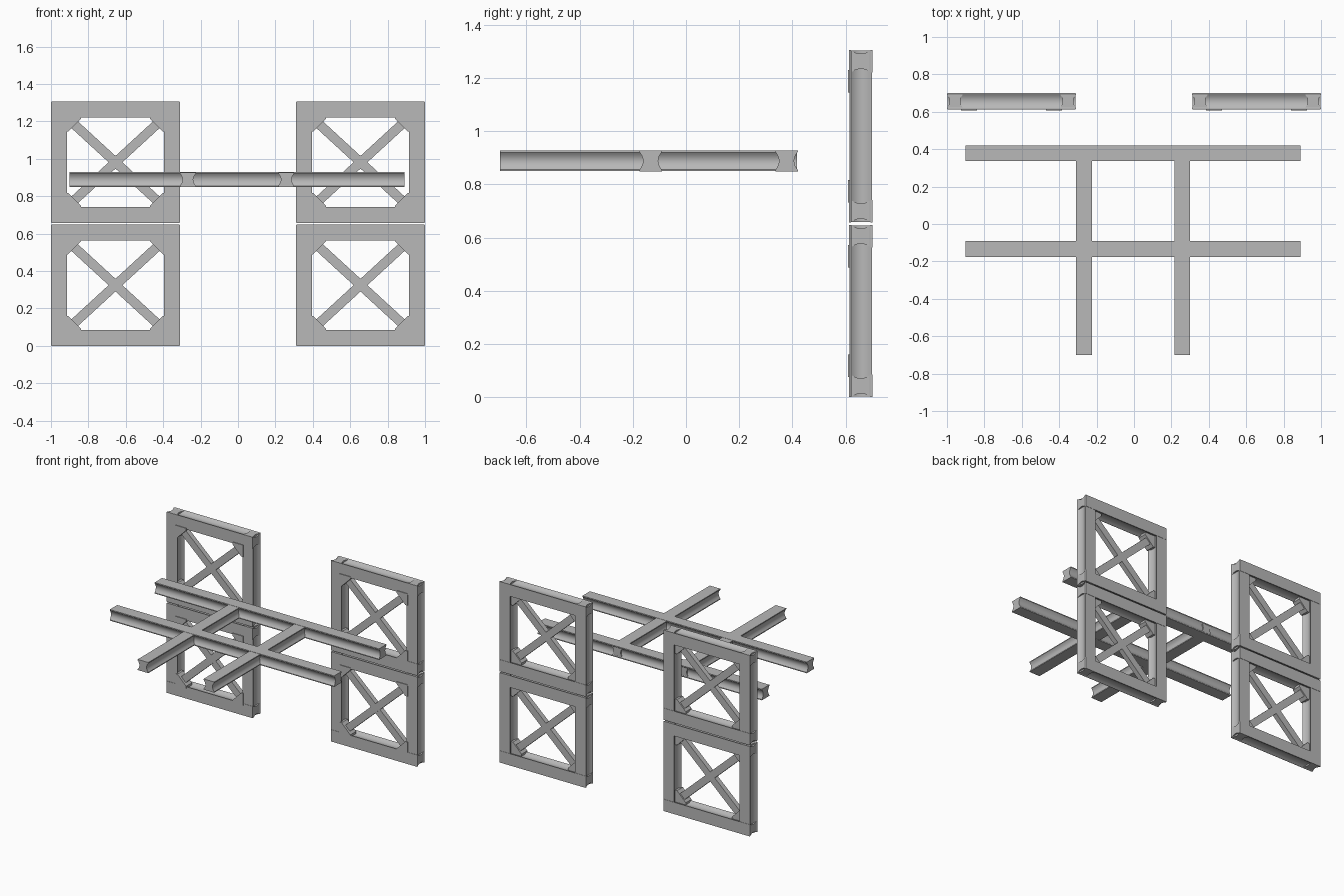
import bpy, bmesh, math
from mathutils import Vector, Matrix

cube = bpy.data.objects.get("Cube")
if cube:
    bpy.data.objects.remove(cube)

steel = bpy.data.materials.new("steel_grey")
steel.use_nodes = True
grey = (0.48, 0.48, 0.48, 1)
steel.diffuse_color = grey
steel.node_tree.nodes["Principled BSDF"].inputs["Base Color"].default_value = grey

WIDTH = 0.085    # flange width of every girder
LIP = 0.006      # flange edge thickness
HOLLOW = 0.014   # depth of the concave sides
FRAME_Y = 0.657


def prism(name, outline, start, end, normal):
    """Extrude an outline (across, along normal) from start to end."""
    start, end, normal = Vector(start), Vector(end), Vector(normal)
    across = normal.cross((end - start).normalized())
    bm = bmesh.new()
    rings = [[bm.verts.new(p + across * u + normal * v) for u, v in outline]
             for p in (start, end)]
    bm.faces.new(rings[0])
    bm.faces.new(rings[1])
    n = len(outline)
    for i in range(n):
        j = (i + 1) % n
        bm.faces.new((rings[0][i], rings[0][j], rings[1][j], rings[1][i]))
    bmesh.ops.recalc_face_normals(bm, faces=bm.faces)
    mesh = bpy.data.meshes.new(name)
    bm.to_mesh(mesh)
    bm.free()
    mesh.materials.append(steel)
    obj = bpy.data.objects.new(name, mesh)
    bpy.context.collection.objects.link(obj)
    bpy.ops.object.select_all(action="DESELECT")
    obj.select_set(True)
    bpy.context.view_layer.objects.active = obj
    bpy.ops.object.shade_smooth_by_angle(angle=math.radians(30))
    return obj


def girder_outline(depth):
    """Flat flanges joined by concave curved sides."""
    w, h, steps = WIDTH / 2, depth / 2, 10
    side = [(w, -h)]
    for i in range(steps + 1):
        t = 2 * i / steps - 1
        side.append((w - HOLLOW * (1 - t * t), t * (h - LIP)))
    side.append((w, h))
    return side + [(-u, -v) for u, v in side]


def box_outline(w, h):
    return [(-w / 2, -h / 2), (w / 2, -h / 2), (w / 2, h / 2), (-w / 2, h / 2)]


# Horizontal grid of crossing girders
for label, y in (("rear", 0.378), ("front", -0.133)):
    prism(label + "_cross_girder", girder_outline(0.08),
          (-0.9, y, 0.888), (0.89, y, 0.888), (0, 0, 1))
for label, x in (("right", -0.268), ("left", 0.258)):
    prism(label + "_long_girder", girder_outline(0.077),
          (x, -0.7, 0.888), (x, 0.417, 0.888), (0, 0, 1))


# Upright braced frames, two stacked on each side
def braced_frame(label, cx, z0):
    half_w, height = 0.345, 0.648
    mid = z0 + height / 2
    px, pz = half_w - WIDTH / 2, height / 2 - WIDTH / 2
    for s, side in ((-1, "right"), (1, "left")):
        x = cx + s * px
        prism(f"{label}_{side}_post", girder_outline(0.084),
              (x, FRAME_Y, z0 + 0.002), (x, FRAME_Y, z0 + height - 0.002), (0, 1, 0))
    for s, side in ((-1, "bottom"), (1, "top")):
        z = mid + s * pz
        prism(f"{label}_{side}_rail", girder_outline(0.088),
              (cx - half_w + 0.002, FRAME_Y, z), (cx + half_w - 0.002, FRAME_Y, z), (0, 1, 0))

    # Diagonal braces
    ix, iz = half_w - WIDTH, height / 2 - WIDTH
    for s, side in ((1, "rising"), (-1, "falling")):
        y = 0.645 + s * -0.002
        prism(f"{label}_{side}_brace", box_outline(0.05, 0.035),
              (cx - s * ix, y, mid - iz), (cx + s * ix, y, mid + iz), (0, 1, 0))

    # Corner gussets
    for sx in (-1, 1):
        for sz in (-1, 1):
            corner = [(0.01, 0.01), (-0.075, 0.01), (-0.075, -0.006),
                      (-0.006, -0.075), (0.01, -0.075)]
            base = Vector((cx, 0, mid))
            pts = [(-sx * (ix + u), sz * (iz + v)) for u, v in corner]
            g = prism(f"{label}_gusset", pts, (0, 0, 0), (0, 0.066, 0), (0, 0, 1))
            g.matrix_world = Matrix.Translation(base + Vector((0, 0.608, 0)))
            # the outline's first axis points to -x, so the sign is flipped above


for cx, side in ((-0.655, "right"), (0.655, "left")):
    for z0, level in ((0.0, "lower"), (0.657, "upper")):
        braced_frame(f"{side}_{level}_frame", cx, z0)
